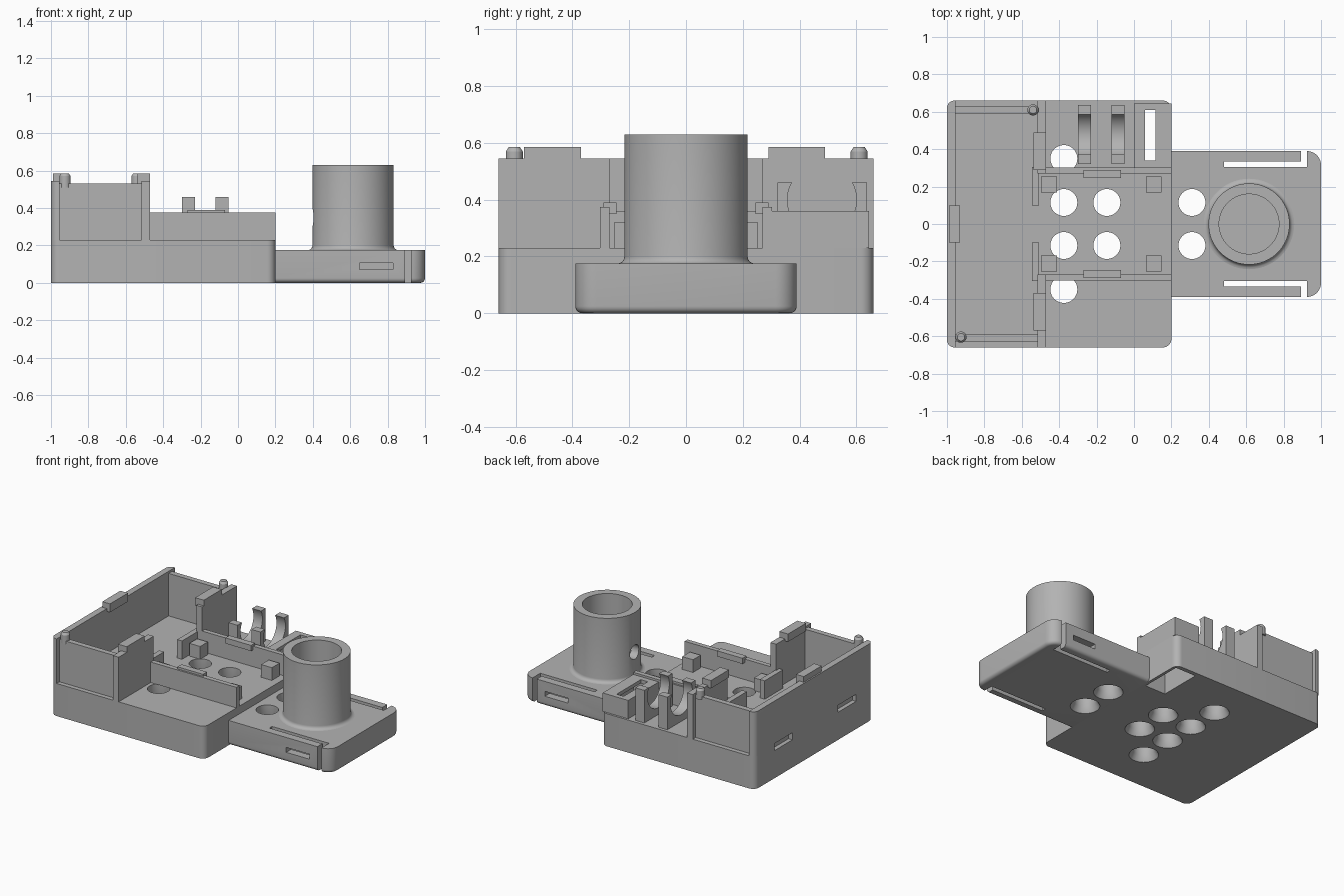
import bpy, bmesh, math
from mathutils import Matrix, Vector

if "Cube" in bpy.data.objects:
    bpy.data.objects.remove(bpy.data.objects["Cube"])

grey = bpy.data.materials.new("plain_grey")
grey.use_nodes = True
grey.diffuse_color = (0.45, 0.45, 0.45, 1)
grey.node_tree.nodes["Principled BSDF"].inputs["Base Color"].default_value = (0.45, 0.45, 0.45, 1)


def finish(name, bm):
    bmesh.ops.recalc_face_normals(bm, faces=bm.faces)
    mesh = bpy.data.meshes.new(name)
    bm.to_mesh(mesh)
    bm.free()
    mesh.materials.append(grey)
    ob = bpy.data.objects.new(name, mesh)
    bpy.context.collection.objects.link(ob)
    return ob


def box(name, x, y, z, corner=0, side=0, foot=0):
    """Box from ranges; corner rounds upright edges (side picks +x or -x), foot rounds the bottom rim."""
    bm = bmesh.new()
    bmesh.ops.create_cube(bm, size=1)
    bm.transform(Matrix.Translation([(a + b) / 2 for a, b in (x, y, z)])
                 @ Matrix.Diagonal([b - a for a, b in (x, y, z)]).to_4x4())
    mid = (x[0] + x[1]) / 2
    if corner:
        edges = [e for e in bm.edges if abs(e.verts[0].co.z - e.verts[1].co.z) > 1e-4
                 and (e.verts[0].co.x - mid) * side >= 0]
        bmesh.ops.bevel(bm, geom=edges, offset=corner, segments=8, profile=0.5, affect='EDGES')
    if foot:
        edges = [e for e in bm.edges if all(abs(v.co.z - z[0]) < 1e-4 for v in e.verts)
                 and max(v.co.x for v in e.verts) > x[0] + 1e-4]
        bmesh.ops.bevel(bm, geom=edges, offset=foot, segments=5, profile=0.5, affect='EDGES')
    return finish(name, bm)


def cylinder(name, centre, r1, r2, depth, axis='Z', segments=48):
    bm = bmesh.new()
    bmesh.ops.create_cone(bm, cap_ends=True, segments=segments, radius1=r1, radius2=r2, depth=depth)
    if axis != 'Z':
        bm.transform(Matrix.Rotation(math.pi / 2, 4, 'Y'))
    bm.transform(Matrix.Translation(centre))
    return finish(name, bm)


def cut(ob, cutters):
    bpy.context.view_layer.objects.active = ob
    for c in cutters:
        c.hide_render = True
        mod = ob.modifiers.new("cut", 'BOOLEAN')
        mod.operation, mod.solver, mod.object = 'DIFFERENCE', 'EXACT', c
        bpy.ops.object.modifier_apply(modifier=mod.name)
        bpy.data.objects.remove(c)


def vent(x, y):
    # Round through hole with a flared mouth underneath
    return [cylinder("vent_cutter", (x, y, 0.1), 0.072, 0.072, 0.5),
            cylinder("flare_cutter", (x, y, 0.015), 0.1, 0.072, 0.05)]


# Main base with vents, connector pocket and snap slots in the end
base = box("base", (-1, 0.2), (-0.66, 0.66), (0, 0.23), corner=0.045)
cuts = [box("pocket_cutter", (0.02, 0.18), (0.33, 0.63), (-0.1, 0.4))]
for s in (-1, 1):
    cuts += vent(-0.375, 0.115 * s) + vent(-0.375, 0.35 * s) + vent(-0.145, 0.115 * s)
cut(base, cuts)

# Tongue with spring arms at both sides
tongue = box("tongue", (0.19, 1), (-0.39, 0.39), (0, 0.175), corner=0.075, side=1, foot=0.025)
cuts = []
for s in (-1, 1):
    def span(a, b):
        return tuple(sorted((a * s, b * s)))
    cuts += vent(0.31, 0.115 * s)
    cuts += [box("arm_slot_cutter", (0.48, 0.91), span(0.305, 0.335), (-0.1, 0.3)),
             box("arm_end_cutter", (0.893, 0.925), span(0.305, 0.5), (-0.1, 0.3)),
             box("arm_window_cutter", (0.65, 0.83), span(0.32, 0.5), (0.07, 0.105))]
cut(tongue, cuts)

# Upright tube, lathed with a fillet at its foot and a cable hole in its side
bm = bmesh.new()
fillet = [(0.242 - 0.025 * math.sin(t), 0.2 - 0.025 * math.cos(t)) for t in (0, 0.4, 0.8, 1.2, math.pi / 2)]
profile = [(0.16, 0.16), (0.242, 0.16)] + fillet + [(0.217, 0.63), (0.16, 0.63)]
verts = [bm.verts.new((r, 0, z)) for r, z in profile]
edges = [bm.edges.new((verts[i - 1], verts[i])) for i in range(len(verts))]
bmesh.ops.spin(bm, geom=verts + edges, cent=(0, 0, 0), axis=(0, 0, 1), angle=2 * math.pi, steps=72)
bmesh.ops.remove_doubles(bm, verts=bm.verts, dist=1e-4)
bm.transform(Matrix.Translation((0.615, 0, 0)))
tube = finish("tube", bm)
cut(tube, [cylinder("cable_hole_cutter", (0.42, 0, 0.35), 0.05, 0.05, 0.25, 'X', 32)])

# Tray end wall with snap slots, and its top tab
end_wall = box("tray_end_wall", (-1, -0.955), (-0.66, 0.66), (0.23, 0.545), corner=0.04, side=-1)
for y in (0.34, -0.37):
    cut(base, [box("snap_cutter", (-1.1, -0.97), (y - 0.1, y + 0.1), (0.195, 0.3))])
    cut(end_wall, [box("snap_cutter", (-1.1, -0.97), (y - 0.1, y + 0.1), (0.1, 0.245))])
box("end_wall_tab", (-0.99, -0.93), (-0.1, 0.1), (0.525, 0.585))

# Paired walls, channel rails, clips and stand-offs
for side, s in (("right", -1), ("left", 1)):
    def span(a, b):
        return tuple(sorted((a * s, b * s)))
    box(side + "_tray_panel", (-0.96, -0.5), span(0.59, 0.628), (0.23, 0.53))
    box(side + "_partition", (-0.515, -0.47), span(0.27, 0.66), (0.23, 0.545))
    box(side + "_strip", (-0.545, -0.507), span(0.1, 0.305), (0.23, 0.36))
    box(side + "_rail", (-0.51, 0.2), span(0.27, 0.303), (0.23, 0.375))
    box(side + "_rail_clip", (-0.27, -0.07), span(0.245, 0.29), (0.35, 0.39))
    for x in (-0.455, 0.105):
        box(side + "_stand_off", (x - 0.042, x + 0.042), span(0.168, 0.253), (0.23, 0.32))

# Partition top tabs and locating pegs
for y in (-0.57, 0.29):
    box("partition_tab", (-0.538, -0.47), (y, y + 0.2), (0.53, 0.585))
for x, y in ((-0.54, 0.61), (-0.925, -0.605)):
    cylinder("peg", (x, y, 0.54), 0.03, 0.03, 0.06, segments=24)
    cylinder("peg_tip", (x, y, 0.5775), 0.03, 0.02, 0.015, segments=24)

# Connector housing over the pocket
housing = box("connector_housing", (0, 0.2), (0.3, 0.645), (0.23, 0.36))
cut(housing, [box("inside_cutter", (0.02, 0.18), (0.33, 0.63), (0.1, 0.335)),
              box("slot_cutter", (0.06, 0.115), (0.34, 0.61), (0.3, 0.5))])

# Round cradles
for x in (-0.265, -0.085):
    cradle = box("cradle", (x - 0.035, x + 0.035), (0.322, 0.637), (0.23, 0.46))
    cut(cradle, [cylinder("cradle_cutter", (x, 0.479, 0.4), 0.122, 0.122, 0.3, 'X'),
                 box("mouth_cutter", (x - 0.1, x + 0.1), (0.373, 0.585), (0.4, 0.6))])

# Smooth shading with sharp creases kept
for ob in bpy.context.scene.objects:
    ob.select_set(ob.type == 'MESH')
bpy.context.view_layer.objects.active = base
bpy.ops.object.shade_smooth_by_angle(angle=math.radians(30))
